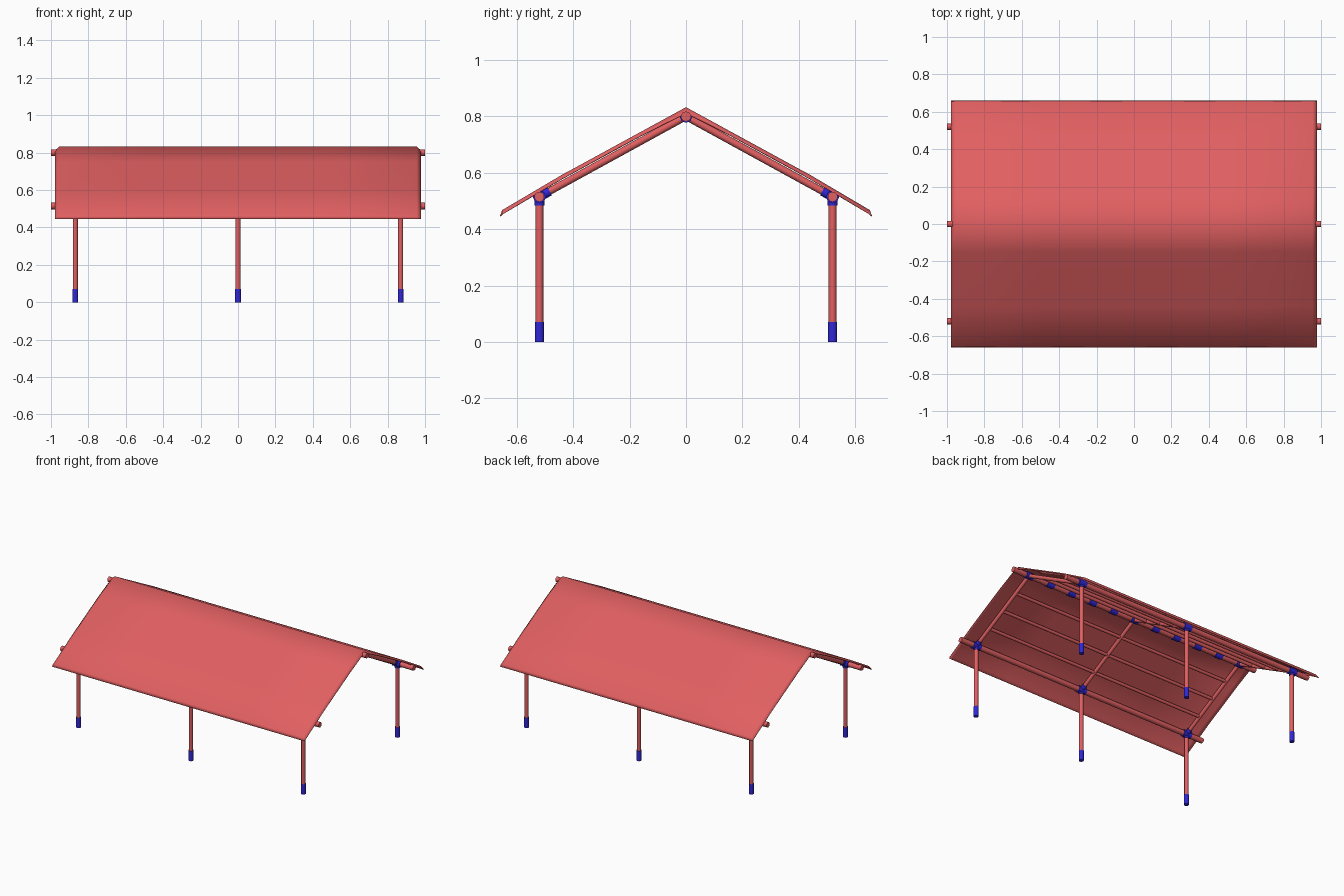
import bpy, bmesh, math
from mathutils import Vector

cube = bpy.data.objects.get("Cube")
if cube:
    bpy.data.objects.remove(cube, do_unlink=True)


def material(name, colour):
    m = bpy.data.materials.new(name)
    m.use_nodes = True
    m.diffuse_color = colour
    bsdf = next(n for n in m.node_tree.nodes if n.type == 'BSDF_PRINCIPLED')
    bsdf.inputs["Base Color"].default_value = colour
    return m


RED = material("coral red", (0.75, 0.115, 0.12, 1))
BLUE = material("joint blue", (0.03, 0.02, 0.68, 1))


def finish(name, bm, mat, angle):
    bmesh.ops.recalc_face_normals(bm, faces=bm.faces)
    mesh = bpy.data.meshes.new(name)
    bm.to_mesh(mesh)
    bm.free()
    mesh.materials.append(mat)
    mesh.shade_smooth()
    mesh.set_sharp_from_angle(angle=math.radians(angle))
    obj = bpy.data.objects.new(name, mesh)
    bpy.context.collection.objects.link(obj)
    return obj


def tube(name, start, end, radius, mat, sides=10):
    """Closed cylinder between two points."""
    a, b = Vector(start), Vector(end)
    axis = b - a
    bm = bmesh.new()
    bmesh.ops.create_cone(bm, cap_ends=True, segments=sides, radius1=radius,
                          radius2=radius, depth=axis.length)
    matrix = axis.to_track_quat('Z', 'Y').to_matrix().to_4x4()
    matrix.translation = (a + b) / 2
    bm.transform(matrix)
    return finish(name, bm, mat, 50)


def sleeve(name, x, y, z, radius, half):
    """Short joint collar around a lengthwise beam."""
    return tube(name, (x - half, y, z), (x + half, y, z), radius, BLUE, 8)


FRAMES = (-0.87, 0, 0.87)
EAVE_Y, EAVE_Z, RIDGE_Z = 0.52, 0.515, 0.8

# Ridge beam with its row of clamps
tube("ridge_beam", (-1, 0, RIDGE_Z), (1, 0, RIDGE_Z), 0.018, RED)
for i in range(11):
    sleeve("ridge_clamp", -0.87 + 0.174 * i, 0, RIDGE_Z, 0.0225, 0.028)

for side, label in ((-1, "front"), (1, "back")):
    y = side * EAVE_Y
    # Lengthwise eave beam and purlins
    tube(label + "_eave_beam", (-1, y, EAVE_Z), (1, y, EAVE_Z), 0.018, RED)
    for t in (0.25, 0.5, 0.75):
        z = RIDGE_Z + (EAVE_Z - RIDGE_Z) * t
        tube(label + "_purlin", (-0.87, y * t, z), (0.87, y * t, z), 0.011, RED)
    for x in FRAMES:
        # Post, foot, rafter and the joint where they meet
        eave = Vector((x, y, EAVE_Z))
        ridge = Vector((x, 0, RIDGE_Z))
        tube(label + "_post", (x, y, 0.03), eave, 0.014, RED)
        tube(label + "_foot", (x, y, 0), (x, y, 0.07), 0.0165, BLUE)
        tube(label + "_rafter", eave, ridge, 0.013, RED)
        sleeve(label + "_eave_joint", x, y, EAVE_Z, 0.0235, 0.03)
        tube(label + "_post_collar", (x, y, 0.485), eave, 0.018, BLUE, 8)
        tube(label + "_rafter_collar", eave, eave.lerp(ridge, 0.07),
             0.0165, BLUE, 8)

# Draped roof sheet: a folded grid whose outer border turns down as a hem
HALF = [(0, 0.833), (0.15, 0.751), (0.44, 0.593), (0.652, 0.468), (0.66, 0.447)]
PROFILE = [(-y, z) for y, z in reversed(HALF[1:])] + HALF
COLUMNS = (-0.978, -0.955, -0.5, 0, 0.5, 0.955, 0.978)
bm = bmesh.new()
rows = []
for y, z in PROFILE:
    row = []
    for x in COLUMNS:
        drop = 0.0
        if abs(x) > 0.97 and abs(y) < 0.655:
            drop = 0.02 if y == 0 else 0.012
        row.append(bm.verts.new((x, y, z - drop)))
    rows.append(row)
for lower, upper in zip(rows, rows[1:]):
    for i in range(len(COLUMNS) - 1):
        bm.faces.new((lower[i], lower[i + 1], upper[i + 1], upper[i]))
roof = finish("roof_sheet", bm, RED, 80)
if roof.data.polygons[len(roof.data.polygons) // 2].normal.z < 0:
    roof.data.flip_normals()
thickness = roof.modifiers.new("thickness", 'SOLIDIFY')
thickness.thickness = 0.004
thickness.offset = -1
